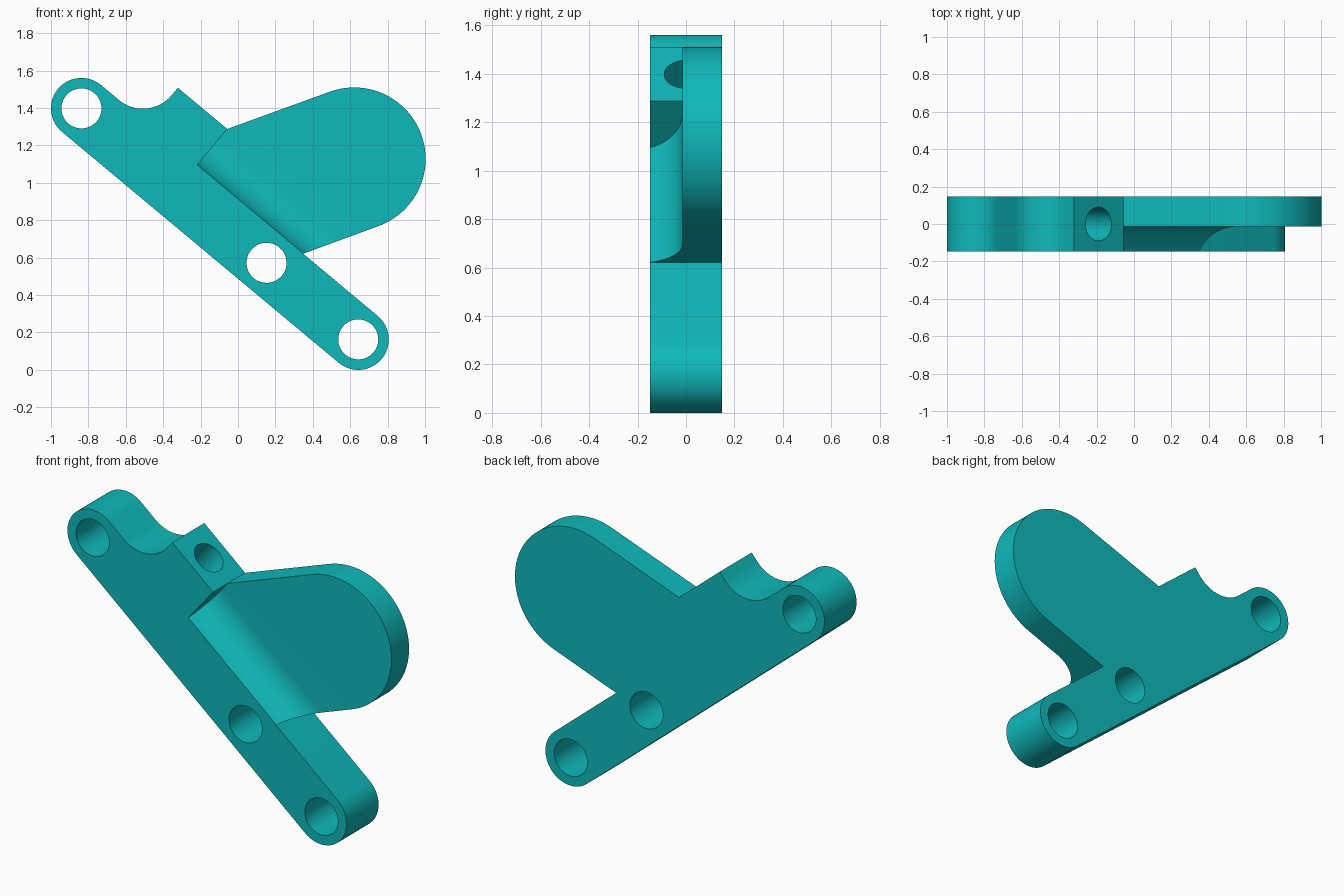
import bpy, bmesh, math
from mathutils import Vector

if "Cube" in bpy.data.objects:
    bpy.data.objects.remove(bpy.data.objects["Cube"])

# Bar frame: u runs along the bar, v across it, y is the thickness
ORIGIN = Vector((-0.837, 0, 1.398))
TILT = math.atan2(-1.235, 1.48)
U = Vector((math.cos(TILT), 0, math.sin(TILT)))
V = Vector((-math.sin(TILT), 0, math.cos(TILT)))
Y = Vector((0, 1, 0))
HALF = 0.148          # half thickness
R = 0.163             # bar end radius
LENGTH = 1.9276       # distance between end holes
WEB = -0.014          # front face of the paddle


def place(u, v, y):
    return ORIGIN + U * u + V * v + Y * y


def arc(cx, cy, r, a0, a1, n):
    return [(cx + r * math.cos(math.radians(a0 + (a1 - a0) * i / n)),
             cy + r * math.sin(math.radians(a0 + (a1 - a0) * i / n)))
            for i in range(n + 1)]


def prism(name, points, direction):
    """Extrude a closed loop of points along a direction."""
    bm = bmesh.new()
    face = bm.faces.new([bm.verts.new(p) for p in points])
    ext = bmesh.ops.extrude_face_region(bm, geom=[face])
    moved = [g for g in ext["geom"] if isinstance(g, bmesh.types.BMVert)]
    bmesh.ops.translate(bm, verts=moved, vec=direction)
    bmesh.ops.recalc_face_normals(bm, faces=bm.faces)
    mesh = bpy.data.meshes.new(name)
    bm.to_mesh(mesh)
    bm.free()
    obj = bpy.data.objects.new(name, mesh)
    bpy.context.collection.objects.link(obj)
    return obj


# Lever: bar, raised block with a cove, and round paddle in one outline
outline = arc(0, 0, R, 90, 270, 32)
outline += arc(LENGTH, 0, R, -90, 90, 32)
outline += [(1.408, R)]
outline += arc(1.2924, 0.7268, 0.382, -30, 150, 56)
outline += [(0.669, 0.415), (0.325, 0.415)]
outline += arc(0.125, R + 0.2, 0.2, 0, -90, 24)
lever = prism("lever", [place(u, v, -HALF) for u, v in outline], Y * 2 * HALF)

# Pocket that thins the paddle and leaves a curved cove beside the bar
cove_r, cove_w = 0.195, 0.186
v0 = R + 0.001
start = math.degrees(math.atan2(cove_r - (WEB + HALF), -cove_w))
section = arc(v0 + cove_w, WEB - cove_r, cove_r, start, 90, 24)
section += [(1.6, WEB), (1.6, -0.4), (v0, -0.4)]
cutters = [prism("pocket_cutter", [place(0.669, v, y) for v, y in section], U * 1.6)]

# Three pivot holes through the bar
for i, u in enumerate((0, 1.2887, LENGTH)):
    ring = arc(u, 0, 0.107, 0, 360, 48)[:-1]
    cutters.append(prism(f"pivot_cutter_{i}", [place(a, b, -0.3) for a, b in ring], Y * 0.6))

# Blind hole down into the raised block
ring = arc(0.497, 0, 0.09, 0, 360, 40)[:-1]
cutters.append(prism("block_hole_cutter", [place(a, 0.08, b) for a, b in ring], V * 0.5))

bpy.context.view_layer.objects.active = lever
lever.select_set(True)
for c in cutters:
    mod = lever.modifiers.new(c.name, "BOOLEAN")
    mod.operation = "DIFFERENCE"
    mod.solver = "EXACT"
    mod.object = c
    bpy.ops.object.modifier_apply(modifier=mod.name)
    bpy.data.objects.remove(c)

# Colour and smoothing
teal = bpy.data.materials.new("teal")
teal.diffuse_color = (0.005, 0.485, 0.495, 1)
teal.use_nodes = True
teal.node_tree.nodes["Principled BSDF"].inputs["Base Color"].default_value = teal.diffuse_color
lever.data.materials.clear()
lever.data.materials.append(teal)
for p in lever.data.polygons:
    p.material_index = 0
bpy.ops.object.shade_smooth_by_angle(angle=math.radians(25))
